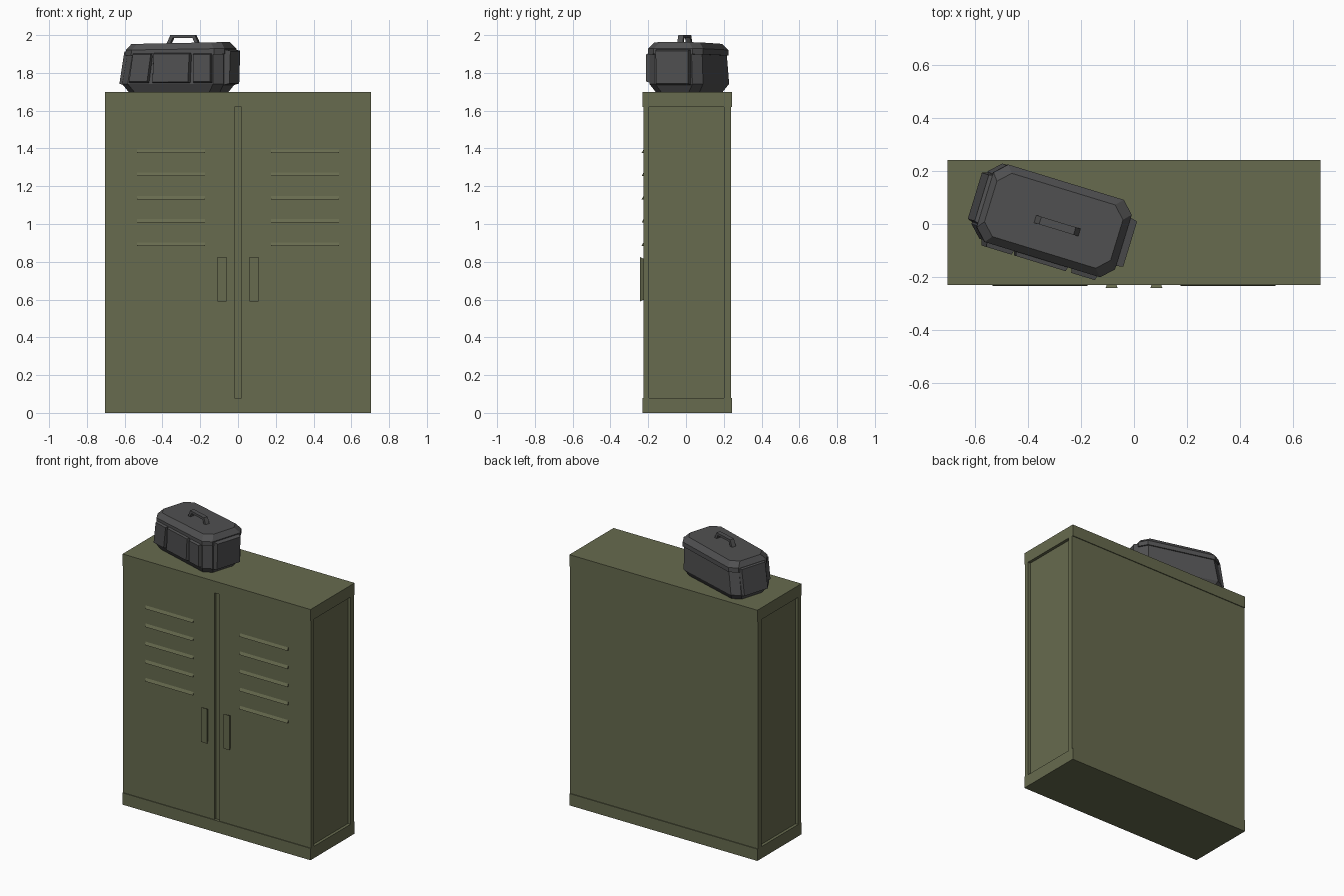
import bpy, bmesh, math
from mathutils import Matrix, Vector

if "Cube" in bpy.data.objects:
    bpy.data.objects.remove(bpy.data.objects["Cube"])


def material(name, rgb):
    m = bpy.data.materials.new(name)
    m.diffuse_color = (*rgb, 1)
    m.use_nodes = True
    m.node_tree.nodes["Principled BSDF"].inputs["Base Color"].default_value = m.diffuse_color
    return m


OLIVE = material("olive_metal", (0.135, 0.145, 0.077))
GREY = material("dark_grey", (0.080, 0.080, 0.082))
CASE = Matrix.Translation((-0.287, 0, 0)) @ Matrix.Rotation(math.radians(-17), 4, 'Z')


def loft(name, rings, mat, matrix=None):
    """Skin a stack of equal-sized point rings and cap both ends."""
    bm = bmesh.new()
    rows = [[bm.verts.new(p) for p in r] for r in rings]
    n = len(rows[0])
    for a, b in zip(rows, rows[1:]):
        for i in range(n):
            j = (i + 1) % n
            bm.faces.new((a[i], a[j], b[j], b[i]))
    bm.faces.new(rows[0][::-1])
    bm.faces.new(rows[-1])
    if matrix:
        bm.transform(matrix)
    bmesh.ops.recalc_face_normals(bm, faces=bm.faces)
    me = bpy.data.meshes.new(name)
    bm.to_mesh(me)
    bm.free()
    me.materials.append(mat)
    ob = bpy.data.objects.new(name, me)
    bpy.context.collection.objects.link(ob)
    return ob


def rect(x0, x1, y0, y1, z):
    return [(x0, y0, z), (x1, y0, z), (x1, y1, z), (x0, y1, z)]


def box(name, x0, x1, y0, y1, z0, z1):
    return loft(name, [rect(x0, x1, y0, y1, z0), rect(x0, x1, y0, y1, z1)], OLIVE)


# Cabinet: caps, recessed core, back panel
W = 0.705
box("cabinet_base", -W, W, -0.23, 0.2425, 0, 0.08)
box("cabinet_top", -W, W, -0.23, 0.2425, 1.62, 1.70)
box("cabinet_core", -W + 0.02, W - 0.02, -0.21, 0.21, 0.07, 1.63)
box("back_panel", -W, W, 0.20, 0.237, 0.07, 1.63)

# Doors with handles and louvres on both sides of the centre groove
F = -0.225
for side, s in (("left", -1), ("right", 1)):
    xa, xb = sorted((s * 0.018, s * W))
    box(f"{side}_door", xa, xb, F, -0.195, 0.07, 1.63)
    hx = s * 0.0845
    loft(f"{side}_handle", [
        [(hx + a * 0.015, F + 0.003, z) for a, z in ((-1, 0.60), (1, 0.60), (1, 0.815), (-1, 0.815))],
        [(hx + a * 0.023, -0.2425, z) for a, z in ((-1, 0.59), (1, 0.59), (1, 0.825), (-1, 0.825))],
    ], OLIVE)
    for i in range(5):
        z = 1.387 - i * 0.123
        x0, x1 = sorted((s * 0.175, s * 0.535))
        loft(f"{side}_louvre_{i + 1}", [
            [(x, F + 0.002, z + 0.012), (x, F - 0.010, z - 0.011), (x, F + 0.002, z - 0.011)]
            for x in (x0, x1)], OLIVE)


# Carry case: chamfered octagonal rings, slightly wider at the lower left
def octagon(u0, u1, v0, v1, z, c=0.045, tilt=0.0):
    pts = [(u0 + c, v0), (u1 - c, v0), (u1, v0 + c), (u1, v1 - c),
           (u1 - c, v1), (u0 + c, v1), (u0, v1 - c), (u0, v0 + c)]
    return [(u, v, z + tilt * u) for u, v in pts]


loft("case_body", [
    octagon(-0.285, 0.222, -0.115, 0.130, 1.70),
    octagon(-0.313, 0.250, -0.140, 0.157, 1.742),
    octagon(-0.284, 0.250, -0.140, 0.152, 1.905)], GREY, CASE)
loft("case_lid", [
    octagon(-0.292, 0.256, -0.146, 0.160, 1.895, tilt=0.015),
    octagon(-0.290, 0.256, -0.146, 0.160, 1.925, tilt=0.015),
    octagon(-0.268, 0.230, -0.118, 0.132, 1.958, tilt=0.02)], GREY, CASE)


# Raised plates on the case walls
def plate(name, corners, normal, depth):
    cs = [Vector(c) for c in corners]
    mid = sum(cs, Vector()) / 4
    n = Vector(normal)
    outer = []
    for c in cs:
        d = c - mid
        outer.append(c - d.normalized() * 0.012 + n * depth)
    loft(name, [[c - n * 0.008 for c in cs], outer], GREY, CASE)


for name, a, b in (("left", -0.25, -0.137), ("middle", -0.130, 0.085), ("right", 0.095, 0.202)):
    lean = 0.022 if name == "left" else 0.008 if name == "middle" else 0
    plate(f"case_front_plate_{name}",
          [(a - lean / 2, -0.14, 1.745), (b - lean / 2, -0.14, 1.745),
           (b + lean / 2, -0.14, 1.908), (a + lean / 2, -0.14, 1.908)], (0, -1, 0), 0.022)
plate("case_left_plate", [(-0.312, -0.09, 1.735), (-0.312, 0.11, 1.735),
                          (-0.282, 0.11, 1.92), (-0.282, -0.09, 1.92)], (-1, 0, 0), 0.021)
plate("case_right_plate", [(0.250, -0.09, 1.735), (0.250, 0.105, 1.735),
                           (0.256, 0.105, 1.925), (0.256, -0.09, 1.925)], (1, 0, 0), 0.027)

# Case handle: a rectangular section swept along an arch
outer = [(-0.09, 1.952), (-0.068, 2.0), (0.068, 2.0), (0.09, 1.952)]
inner = [(-0.070, 1.952), (-0.055, 1.984), (0.055, 1.984), (0.070, 1.952)]
loft("case_handle", [
    [(uo, -0.022, zo), (uo, 0.008, zo), (ui, 0.008, zi), (ui, -0.022, zi)]
    for (uo, zo), (ui, zi) in zip(outer, inner)], GREY, CASE)
